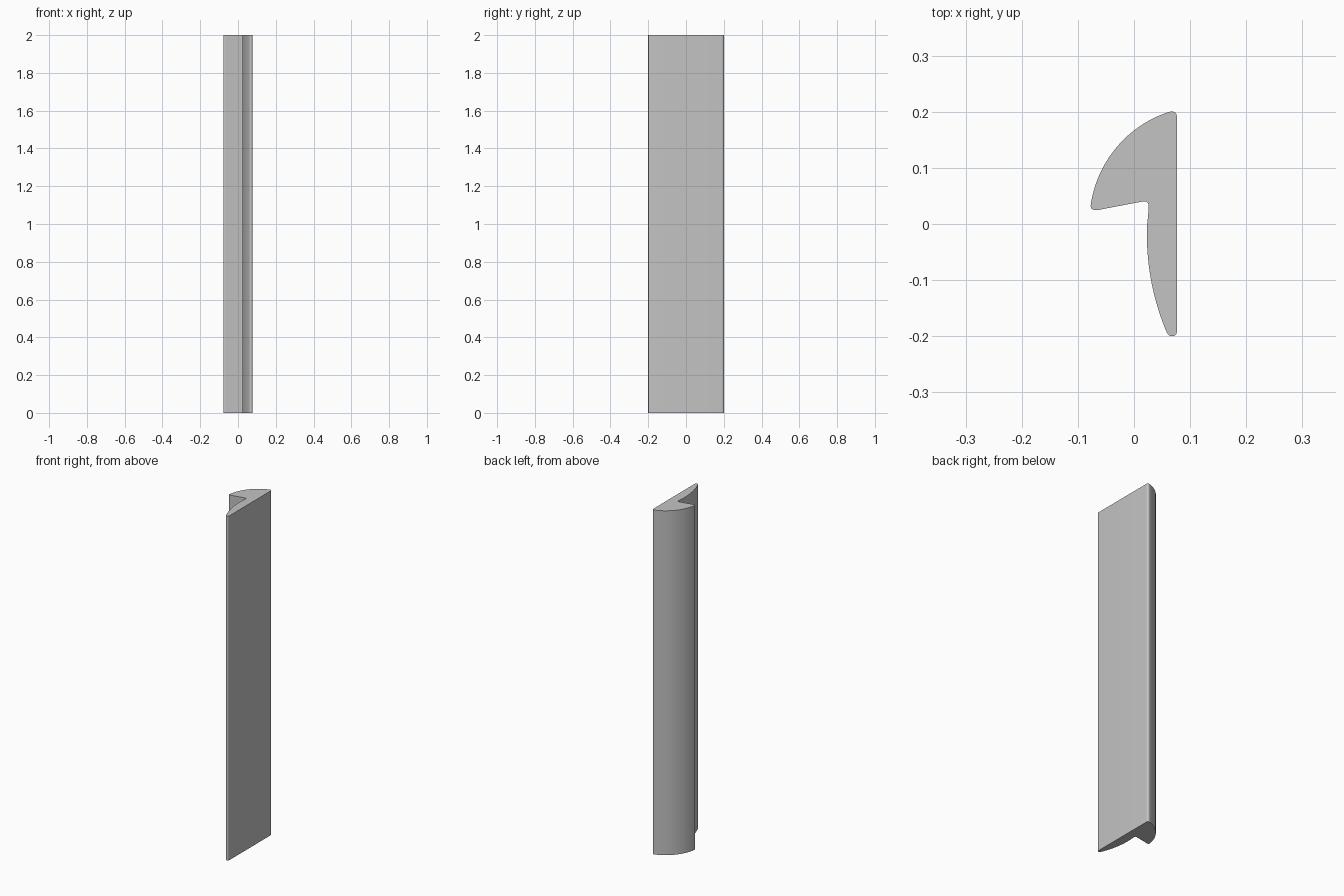
import bpy
import bmesh
import math
from mathutils import Vector

cube = bpy.data.objects.get("Cube")
if cube:
    bpy.data.objects.remove(cube, do_unlink=True)

HEIGHT = 2.0


def arc(start, end, rise, steps):
    """Circular arc bulging to the left of start -> end by rise."""
    a, b = Vector(start), Vector(end)
    chord = b - a
    half = chord.length / 2
    along = chord.normalized()
    left = Vector((-along.y, along.x))
    radius = (half * half + rise * rise) / (2 * rise)
    centre = (a + b) / 2 + left * (rise - radius)
    sweep = math.asin(half / radius)
    angles = [sweep * (2 * i / steps - 1) for i in range(steps + 1)]
    return [centre + along * radius * math.sin(t) + left * radius * math.cos(t)
            for t in angles]


def corner(start, tip, end, steps=6):
    """Rounded corner that leaves start and reaches end tangent to the tip."""
    a, c, b = Vector(start), Vector(tip), Vector(end)
    return [a * (1 - t) ** 2 + c * 2 * t * (1 - t) + b * t * t
            for t in (i / steps for i in range(steps + 1))]


# Clockwise cross-section: flat back, curved grip, hooked recess, thin leg
outline = []
outline += corner((0.077, -0.187), (0.077, -0.2), (0.068, -0.2))
outline += corner((0.066, -0.2), (0.060, -0.198), (0.057, -0.19))
outline += arc((0.057, -0.19), (0.023, -0.02), 0.0085, 16)
outline += corner((0.0235, 0.0), (0.0255, 0.015), (0.026, 0.03))
outline += corner((0.026, 0.032), (0.026, 0.042), (0.015, 0.04))
outline += corner((-0.064, 0.025), (-0.079, 0.023), (-0.077, 0.035))
outline += arc((-0.077, 0.035), (0.06, 0.199), 0.03, 24)
outline += corner((0.064, 0.2), (0.077, 0.203), (0.077, 0.187))

# Extrude the cross-section upright
bm = bmesh.new()
base = bm.faces.new([bm.verts.new((p.x, p.y, 0)) for p in outline])
result = bmesh.ops.extrude_face_region(bm, geom=[base], use_keep_orig=True)
top = [v for v in result["geom"] if isinstance(v, bmesh.types.BMVert)]
bmesh.ops.translate(bm, verts=top, vec=(0, 0, HEIGHT))
bmesh.ops.remove_doubles(bm, verts=bm.verts[:], dist=0.0002)
bmesh.ops.recalc_face_normals(bm, faces=bm.faces[:])
mesh = bpy.data.meshes.new("handle_profile")
bm.to_mesh(mesh)
bm.free()

handle = bpy.data.objects.new("handle_profile", mesh)
bpy.context.collection.objects.link(handle)

# Plain grey finish
grey = bpy.data.materials.new("light_grey")
grey.use_nodes = True
colour = (0.55, 0.55, 0.55, 1)
grey.diffuse_color = colour
grey.node_tree.nodes["Principled BSDF"].inputs["Base Color"].default_value = colour
mesh.materials.append(grey)

# Smooth curves, crisp ends
bpy.ops.object.select_all(action='DESELECT')
handle.select_set(True)
bpy.context.view_layer.objects.active = handle
bpy.ops.object.shade_smooth_by_angle(angle=math.radians(30))
